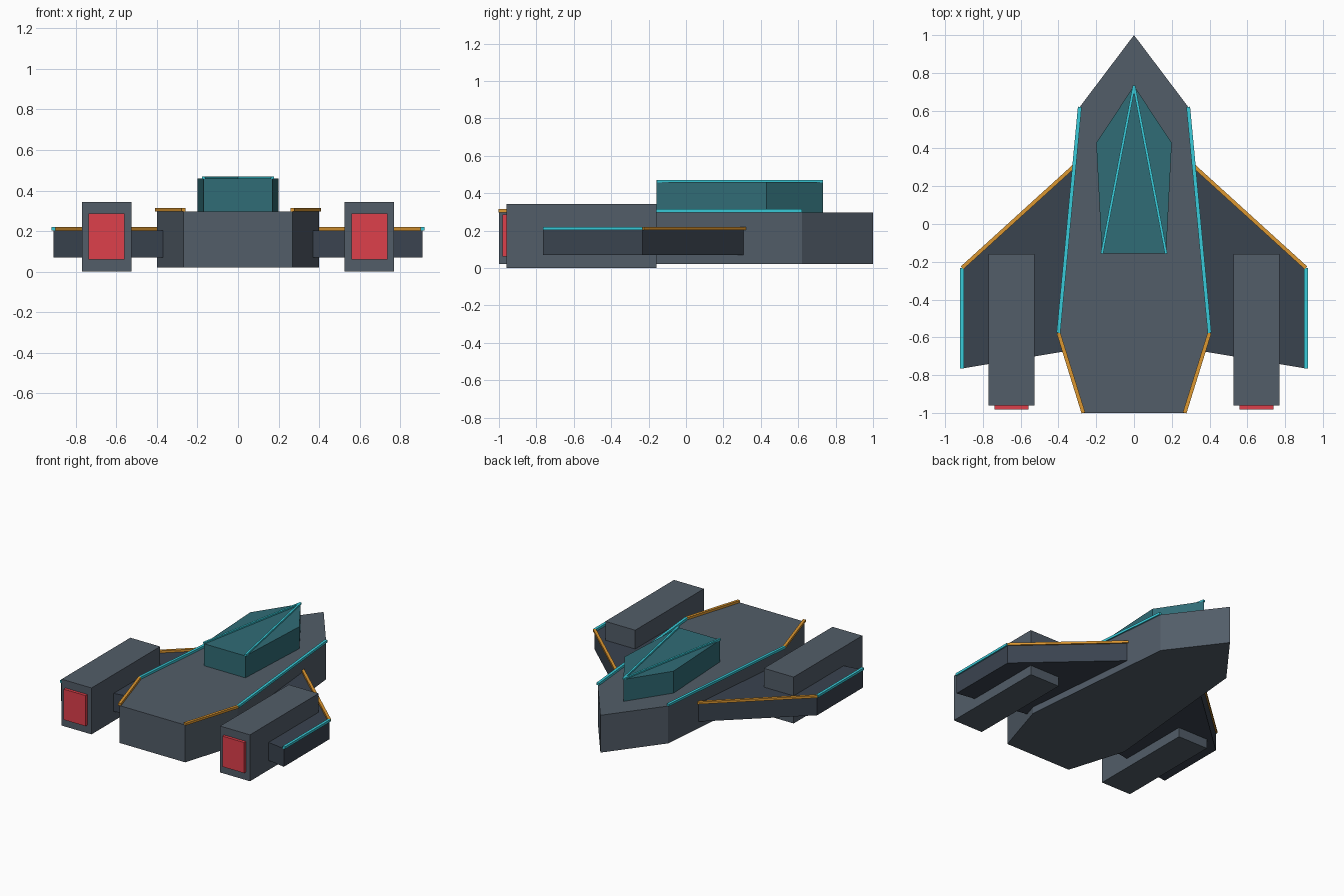
import bpy, bmesh
from mathutils import Vector

if "Cube" in bpy.data.objects:
    bpy.data.objects.remove(bpy.data.objects["Cube"])


def material(name, rgb):
    m = bpy.data.materials.new(name)
    m.diffuse_color = (*rgb, 1)
    m.use_nodes = True
    m.node_tree.nodes["Principled BSDF"].inputs["Base Color"].default_value = m.diffuse_color
    return m


HULL = material("hull_slate", (0.085, 0.11, 0.14))
WING = material("wing_slate", (0.042, 0.056, 0.078))
GLASS = material("canopy_teal", (0.03, 0.15, 0.18))
CYAN = material("cyan_trim", (0.04, 0.60, 0.70))
ORANGE = material("orange_trim", (0.72, 0.31, 0.03))
RED = material("engine_red", (0.73, 0.05, 0.07))


def prism(name, outline, z0, z1, mat):
    """Extrude a flat top-view outline from z0 to z1."""
    bm = bmesh.new()
    face = bm.faces.new([bm.verts.new((x, y, z0)) for x, y in outline])
    ext = bmesh.ops.extrude_face_region(bm, geom=[face])
    top = [v for v in ext["geom"] if isinstance(v, bmesh.types.BMVert)]
    bmesh.ops.translate(bm, verts=top, vec=(0, 0, z1 - z0))
    bmesh.ops.recalc_face_normals(bm, faces=bm.faces)
    me = bpy.data.meshes.new(name)
    bm.to_mesh(me)
    bm.free()
    me.materials.append(mat)
    ob = bpy.data.objects.new(name, me)
    bpy.context.collection.objects.link(ob)
    return ob


def mirrored(ob):
    ob.modifiers.new("mirror", "MIRROR")
    return ob


def box(name, x0, x1, y0, y1, z0, z1, mat):
    return prism(name, [(x0, y0), (x1, y0), (x1, y1), (x0, y1)], z0, z1, mat)


def strip(name, a, b, z, mat, width=0.02, height=0.017):
    """Thin trim bar lying on a surface from a to b, on both sides."""
    a, b = Vector(a), Vector(b)
    n = (b - a).orthogonal().normalized() * width / 2
    return mirrored(prism(name, [a - n, b - n, b + n, a + n], z, z + height, mat))


def symmetric(right):
    """Complete a right-half outline with its mirror image."""
    return right + [(-x, y) for x, y in reversed(right) if x > 0]


# Hull and canopy
prism("hull", symmetric([(0, 1), (0.287, 0.62), (0.40, -0.576), (0.268, -1)]),
      0.021, 0.297, HULL)
prism("canopy", symmetric([(0, 0.732), (0.20, 0.43), (0.17, -0.157)]),
      0.29, 0.459, GLASS)

# Wings, rooted inside the hull
mirrored(prism("wings", [(0.28, 0.34), (0.91, -0.232), (0.91, -0.765), (0.28, -0.66)],
               0.07, 0.204, WING))

# Engine pods and exhausts
mirrored(box("engine_pods", 0.526, 0.77, -0.96, -0.158, 0, 0.343, HULL))
mirrored(box("exhausts", 0.559, 0.738, -0.982, -0.95, 0.06, 0.286, RED))

# Trim strips
strip("hull_side_trim", (0.287, 0.62), (0.40, -0.576), 0.297, CYAN)
strip("hull_rear_trim", (0.40, -0.576), (0.268, -1), 0.297, ORANGE)
strip("wing_edge_trim", (0.31, 0.313), (0.91, -0.232), 0.203, ORANGE)
strip("wing_tip_trim", (0.91, -0.232), (0.91, -0.765), 0.203, CYAN)
strip("canopy_trim", (0, 0.732), (0.17, -0.157), 0.458, CYAN, 0.014, 0.012)
